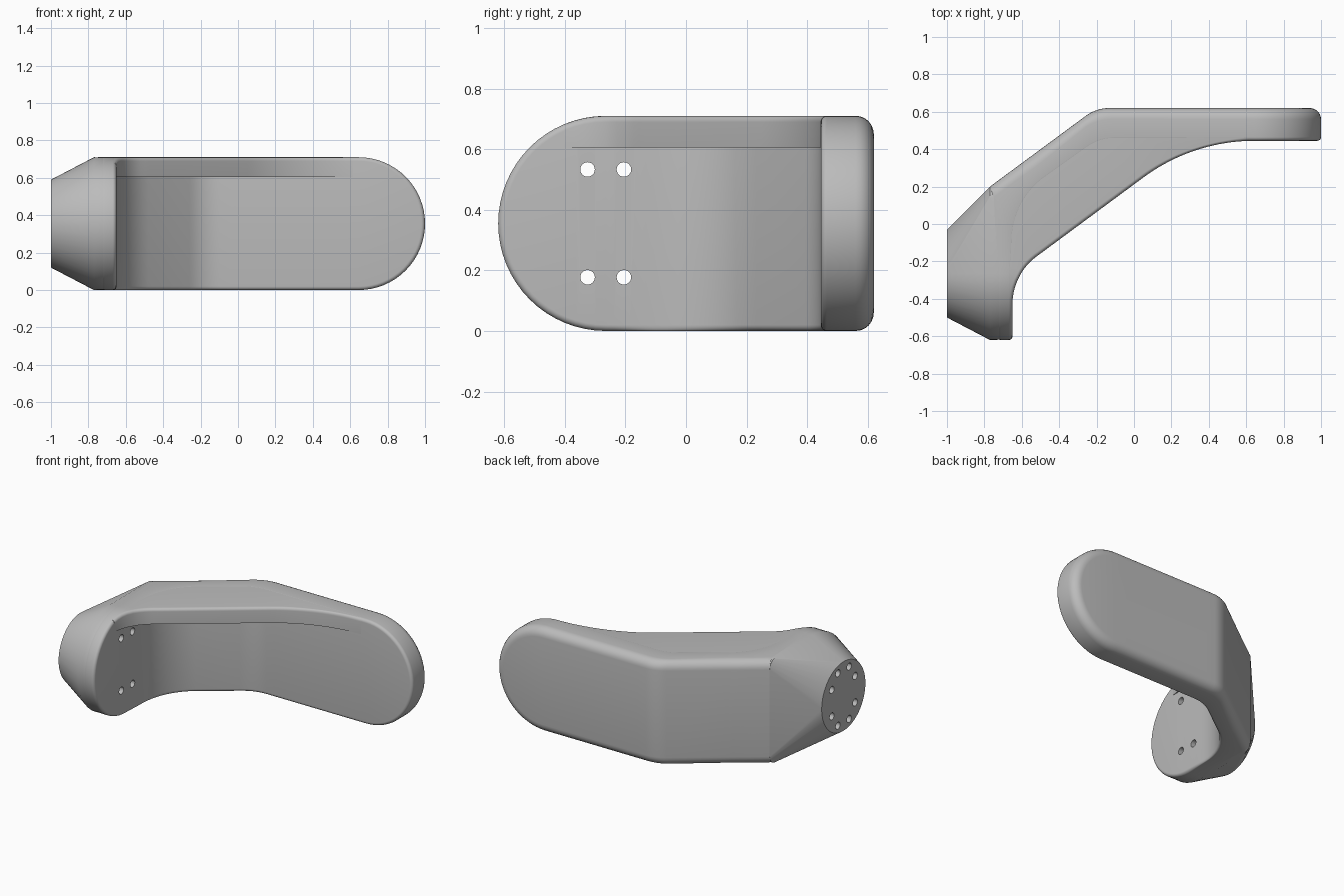
import bpy, bmesh
from math import sin, cos, pi, sqrt, radians
from mathutils import Vector

if "Cube" in bpy.data.objects:
    bpy.data.objects.remove(bpy.data.objects["Cube"])

R = 0.355            # half height and end radius
PLATE_Y = -0.265     # centre of the rounded plate end
TIP_X = 0.645        # centre of the rounded far end
BEND = radians(36.5)
SHELF_Z = 0.605      # underside of the top shelf

grey = bpy.data.materials.new("plain_grey")
grey.use_nodes = True
grey.diffuse_color = (0.5, 0.5, 0.5, 1)
grey.node_tree.nodes["Principled BSDF"].inputs["Base Color"].default_value = (0.5, 0.5, 0.5, 1)


def finish(bm, name):
    bmesh.ops.remove_doubles(bm, verts=bm.verts, dist=1e-5)
    bmesh.ops.recalc_face_normals(bm, faces=bm.faces)
    mesh = bpy.data.meshes.new(name)
    bm.to_mesh(mesh)
    bm.free()
    obj = bpy.data.objects.new(name, mesh)
    bpy.context.collection.objects.link(obj)
    mesh.materials.append(grey)
    return obj


def activate(obj):
    bpy.ops.object.select_all(action='DESELECT')
    obj.select_set(True)
    bpy.context.view_layer.objects.active = obj


def shelf_x(y):
    """Shelf edge beside the plate: straight, then a small arc."""
    return -0.65 if y < -0.43 else -0.33 - sqrt(0.32 ** 2 - (y + 0.43) ** 2)


def arc(center, radius, a):
    return center + radius * Vector((-sin(a), cos(a)))


def stations(d):
    """Shelf edge, inner wall, outer wall and half height along the arm, outline inset by d."""
    out, r = [], R - d
    wall_turn, wall_r = Vector((-0.23, -0.106)), 0.42     # bend from plate to slant
    wall_elbow = Vector((-0.10, 0.175))                   # bend from slant to far end
    elbow = Vector((-0.132, 0.41))
    slant_start, slant_end = Vector((-0.77, 0.2)), arc(elbow, 0.21, BEND)
    for i in range(17):                                   # rounded plate end
        a = pi / 2 * i / 16
        y = PLATE_Y - r * cos(a)
        out.append((Vector((shelf_x(y), y)), Vector((-0.65, y)), Vector((-0.77, y)), r * sin(a)))
    for i in range(1, 7):                                 # straight wall, shelf arc
        f = i / 6
        y = PLATE_Y + f * (-0.173 - PLATE_Y)
        out.append((Vector((shelf_x(y), y)),
                    Vector((-0.65, PLATE_Y + f * (wall_turn.y - PLATE_Y))),
                    Vector((-0.77, PLATE_Y + f * (slant_start.y - PLATE_Y))), r))
    for i in range(1, 11):                                # wall arc, straight shelf
        f = i / 10
        out.append((Vector((-0.52, -0.173)).lerp(Vector((0.05, 0.249)), 0.4 * f),
                    arc(wall_turn, wall_r, pi / 2 + f * (BEND - pi / 2)),
                    slant_start.lerp(slant_end, 0.4 * f), r))
    for i in range(21):                                   # wide shelf arc, elbow
        shelf = arc(Vector((TIP_X, -0.555)), 1, BEND * (1 - i / 20))
        b = BEND * max(0, 1 - i / 8)
        f = max(0, (i - 8) / 12)
        wall, outer = arc(wall_elbow, 0.27, b), arc(elbow, 0.21, b)
        wall.x += f * (TIP_X - wall.x)
        outer.x += f * (TIP_X - outer.x)
        out.append((shelf, wall, outer, r))
    for i in range(1, 17):                                # rounded far end
        a = pi / 2 * i / 16
        x = TIP_X + r * sin(a)
        out.append((Vector((x, 0.445)), Vector((x, 0.445)), Vector((x, 0.62)), r * cos(a)))
    return out


def ring(bm, d, depth, from_inner):
    top, bottom = [], []
    for _, wall, outer, h in stations(d):
        way = (outer - wall).normalized()
        p = wall + way * depth if from_inner else outer - way * depth
        top.append(bm.verts.new((p.x, p.y, R + h)))
        bottom.append(bm.verts.new((p.x, p.y, R - h)))
    return top, bottom


def strip(bm, a, b):
    for i in range(len(a) - 1):
        bm.faces.new((a[i], a[i + 1], b[i + 1], b[i]))


# Bent arm with small inner and large outer edge rounding
bm = bmesh.new()
rings = []
for radius, from_inner in ((0.02, True), (0.06, False)):
    steps = range(7) if from_inner else range(6, -1, -1)
    for i in steps:
        a = pi / 2 * i / 6
        rings.append(ring(bm, radius * (1 - sin(a)), radius * (1 - cos(a)), from_inner))
for (t0, b0), (t1, b1) in zip(rings, rings[1:]):
    strip(bm, t0, t1)
    strip(bm, b0, b1)
for t, b in (rings[0], rings[-1]):
    strip(bm, t, b)
arm = finish(bm, "bent_arm")

# Shelf filling the inside of the bend along the top
bm = bmesh.new()
rows = []
for edge, wall, outer, h in stations(0):
    if edge.y < -0.43 or edge.x > 0.64:
        continue
    back = wall.lerp(outer, 0.5)
    way = (back - edge).normalized()
    top = R + h - 0.0005
    section = [(edge, SHELF_Z)]
    for i in range(7):
        a = pi / 2 * i / 6
        section.append((edge + way * 0.02 * (1 - cos(a)), top - 0.02 * (1 - sin(a))))
    section += [(back, top), (back, SHELF_Z)]
    rows.append([bm.verts.new((p.x, p.y, z)) for p, z in section])
for a, b in zip(rows, rows[1:]):
    strip(bm, a + a[:1], b + b[:1])
for end in (rows[0], rows[-1]):
    bm.faces.new(end)
shelf = finish(bm, "top_shelf")

# Tapered mount blending a round flange into the plate
bm = bmesh.new()
for i in range(64):
    a = 2 * pi * i / 64
    bm.verts.new((-1, PLATE_Y + 0.235 * cos(a), R + 0.235 * sin(a)))
c = 0.06
for x, r in ((-0.77, R), (-0.70, R - 0.002)):
    for i in range(33):
        a = pi / 2 + pi * i / 32
        bm.verts.new((x, PLATE_Y + r * cos(a), R + r * sin(a)))
    for side in (-1, 1):
        for i in range(7):
            a = pi / 2 * i / 6
            bm.verts.new((x, 0.2 - c + c * cos(a), R + side * (r - c + c * sin(a))))
bmesh.ops.convex_hull(bm, input=bm.verts)
mount = finish(bm, "tapered_mount")

# Bolt holes: four go through, four are blind
bm = bmesh.new()
for sy in (-1, 1):
    for sz in (-1, 1):
        for y, z, end in ((0.06, 0.178, -0.5), (0.125, 0.09, -0.9)):
            made = bmesh.ops.create_cone(bm, cap_ends=True, segments=24, radius1=0.024,
                                         radius2=0.024, depth=end + 1.05)["verts"]
            for v in made:
                v.co = Vector((v.co.z + (end - 1.05) / 2, v.co.x + PLATE_Y + sy * y,
                               v.co.y + R + sz * z))
holes = finish(bm, "hole_cutter")
holes.hide_render = True
for obj in (arm, mount):
    mod = obj.modifiers.new("holes", 'BOOLEAN')
    mod.operation, mod.solver, mod.object = 'DIFFERENCE', 'EXACT', holes
    activate(obj)
    bpy.ops.object.modifier_apply(modifier=mod.name)
bpy.data.objects.remove(holes)

for obj in (arm, shelf, mount):
    activate(obj)
    bpy.ops.object.shade_smooth_by_angle(angle=radians(32))
